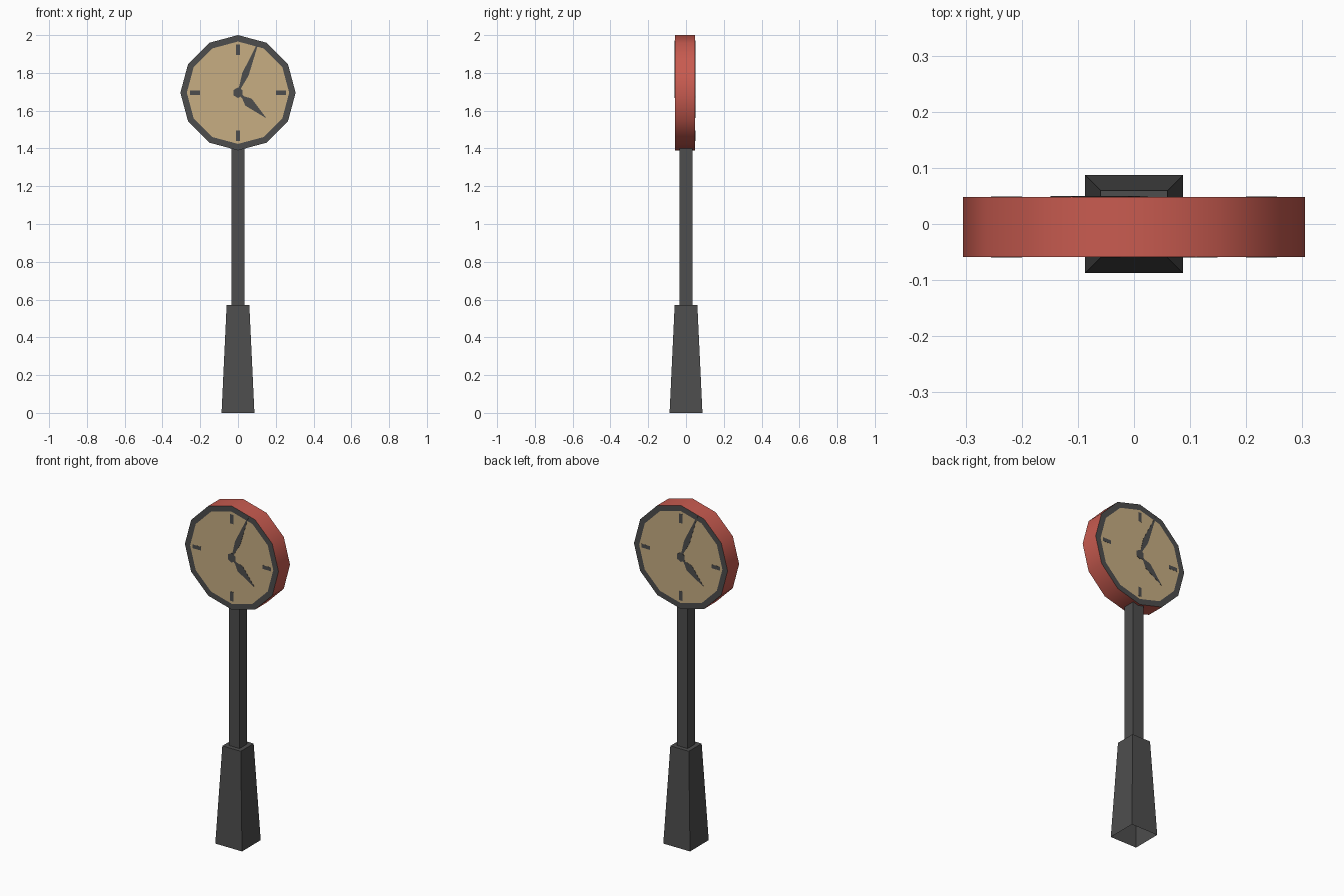
import bpy, bmesh, math
from mathutils import Matrix

if "Cube" in bpy.data.objects:
    bpy.data.objects.remove(bpy.data.objects["Cube"])

def material(name, rgb):
    m = bpy.data.materials.new(name)
    m.diffuse_color = (*rgb, 1)
    m.use_nodes = True
    m.node_tree.nodes["Principled BSDF"].inputs["Base Color"].default_value = m.diffuse_color
    return m

GREY = material("dark grey metal", (0.075, 0.075, 0.075))
RED = material("red casing", (0.58, 0.105, 0.08))
TAN = material("tan dial", (0.57, 0.42, 0.225))

CZ, CY = 1.695, -0.005      # clock centre
R, HALF = 0.305, 0.0535     # casing radius and half depth

def finish(name, bm, mats):
    mesh = bpy.data.meshes.new(name)
    bm.to_mesh(mesh)
    bm.free()
    for m in mats:
        mesh.materials.append(m)
    obj = bpy.data.objects.new(name, mesh)
    bpy.context.collection.objects.link(obj)
    return obj

def square_post(name, half_bottom, half_top, z0, z1, open_bottom=False):
    bm = bmesh.new()
    bmesh.ops.create_cube(bm, size=2)
    for v in bm.verts:
        h = half_top if v.co.z > 0 else half_bottom
        v.co = (v.co.x * h, v.co.y * h, z1 if v.co.z > 0 else z0)
    if open_bottom:
        bm.normal_update()
        bottom = [f for f in bm.faces if f.normal.z < -0.9]
        bmesh.ops.delete(bm, geom=bottom, context='FACES_ONLY')
    return finish(name, bm, [GREY])

# Hollow tapered base and square pole
square_post("base", 0.087, 0.06, 0, 0.572, True)
square_post("pole", 0.035, 0.035, 0.56, 1.42)

# Twelve-sided casing with dark rims and tan dials on both caps
bm = bmesh.new()
bmesh.ops.create_cone(bm, cap_ends=True, segments=12, radius1=R, radius2=R, depth=2 * HALF,
                      matrix=Matrix.Translation((0, CY, CZ)) @ Matrix.Rotation(math.pi / 2, 4, 'X'))
bm.normal_update()
caps = [f for f in bm.faces if abs(f.normal.y) > 0.9]
for f in bm.faces:
    f.smooth = f not in caps
rims = bmesh.ops.inset_individual(bm, faces=caps, thickness=0.034)["faces"]
for f in rims:
    f.material_index = 1
    f.smooth = False
for f in caps:
    f.material_index = 2
for e in bm.edges:
    flat = any(not f.smooth for f in e.link_faces)
    e.smooth = not flat
finish("clock_casing", bm, [RED, GREY, TAN])

def plate(bm, points, depth):
    """Thin plate standing on the front dial, points are (x, z) from its centre."""
    vs = [bm.verts.new((x, -HALF + 0.0005, z)) for x, z in points]
    face = bm.faces.new(vs)
    new = bmesh.ops.extrude_face_region(bm, geom=[face])["geom"]
    for v in new:
        if isinstance(v, bmesh.types.BMVert):
            v.co.y = -HALF - depth

def turned(profile, angle):
    """Place an (along, across) outline at a clockwise angle from twelve."""
    s, c = math.sin(angle), math.cos(angle)
    return [(u * s + w * c, u * c - w * s) for u, w in profile]

def hand(length, belly, width):
    return [(0, 0.007), (0.035, 0.007), (belly, width), (length, 0.001),
            (length, -0.001), (belly, -width), (0.035, -0.007), (0, -0.007)]

# Hour marks, hands and hub, repeated on the back by a half turn
for side, turn in (("front", 0), ("back", math.pi)):
    place = Matrix.Translation((0, CY, CZ)) @ Matrix.Rotation(turn, 4, 'Z')
    mark = [(0.2, 0.011), (0.255, 0.011), (0.255, -0.011), (0.2, -0.011)]
    hub = [(0.028 * math.cos(i * math.pi / 3 + math.pi / 6),
            0.028 * math.sin(i * math.pi / 3 + math.pi / 6)) for i in range(6)]
    parts = {
        "hour_marks": ([turned(mark, i * math.pi / 2) for i in range(4)], 0.0008),
        "minute_hand": ([turned(hand(0.297, 0.105, 0.018), math.atan2(0.111, 0.275))], 0.0012),
        "hour_hand": ([turned(hand(0.199, 0.075, 0.025), math.atan2(0.148, -0.133))], 0.001),
        "hub": ([hub], 0.0015),
    }
    for name, (outlines, depth) in parts.items():
        bm = bmesh.new()
        for pts in outlines:
            plate(bm, pts, depth)
        bmesh.ops.transform(bm, matrix=place, verts=bm.verts)
        bmesh.ops.recalc_face_normals(bm, faces=bm.faces)
        finish(f"{side}_{name}", bm, [GREY])
